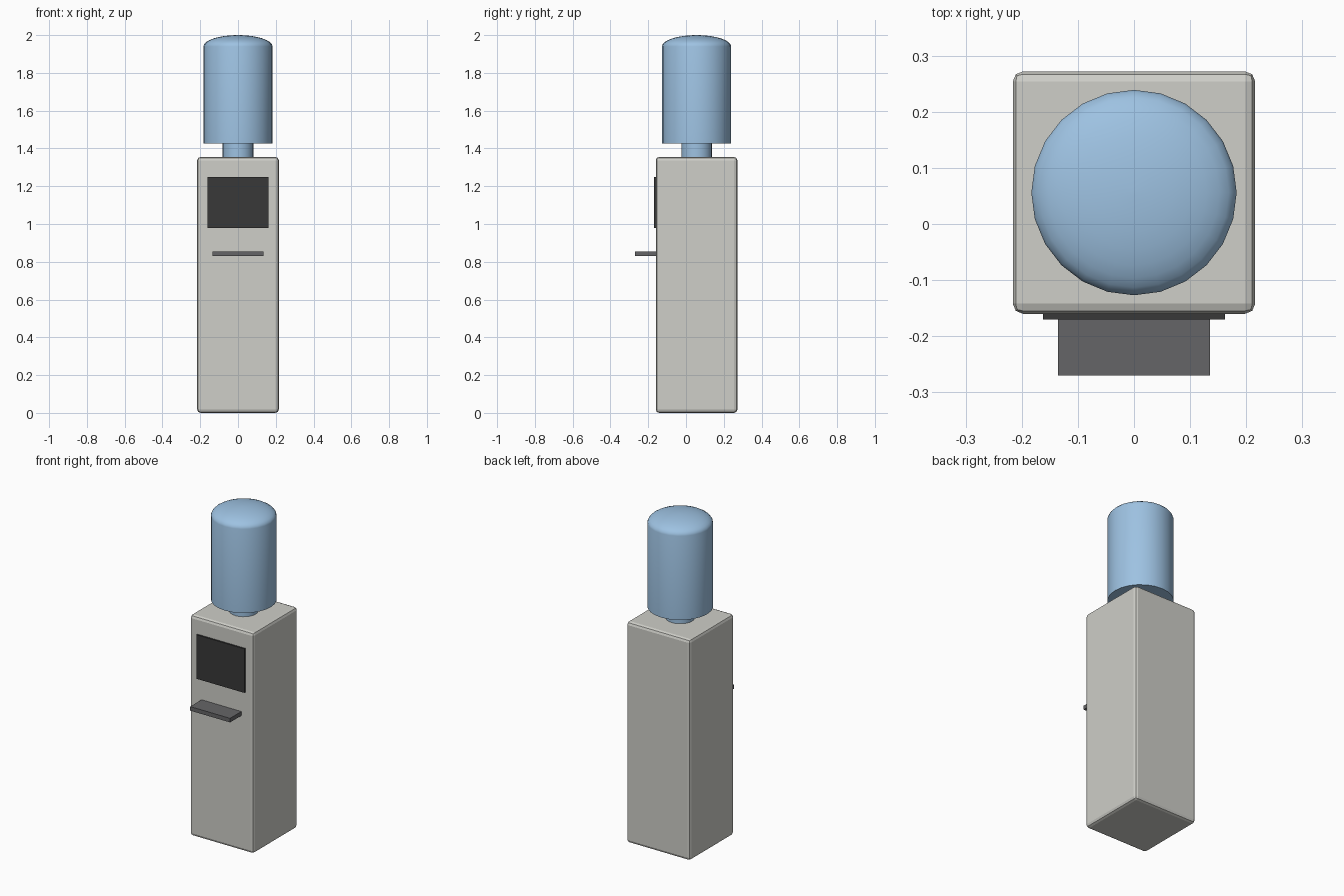
import bpy, bmesh, math

default = bpy.data.objects.get("Cube")
if default:
    bpy.data.objects.remove(default, do_unlink=True)


def material(name, rgb):
    mat = bpy.data.materials.new(name)
    mat.use_nodes = True
    colour = (*rgb, 1.0)
    mat.diffuse_color = colour
    mat.node_tree.nodes["Principled BSDF"].inputs["Base Color"].default_value = colour
    return mat


cabinet_grey = material("warm light grey", (0.62, 0.62, 0.58))
bottle_blue = material("water blue", (0.34, 0.54, 0.76))
panel_black = material("panel black", (0.04, 0.04, 0.04))
tray_grey = material("tray dark grey", (0.13, 0.13, 0.135))


def box(name, low, high, mat, bevel=0):
    """Box between two corners, with optional rounded edges."""
    size = [b - a for a, b in zip(low, high)]
    centre = [(a + b) / 2 for a, b in zip(low, high)]
    bpy.ops.mesh.primitive_cube_add(size=1, location=centre)
    obj = bpy.context.object
    obj.name = name
    obj.scale = size
    bpy.ops.object.transform_apply(location=False, rotation=False, scale=True)
    obj.data.materials.append(mat)
    if bevel:
        mod = obj.modifiers.new("rounded edges", "BEVEL")
        mod.width = bevel
        mod.segments = 2
    return obj


def lathe(name, profile, centre_y, mat, sides=24):
    """Revolve (radius, height) points around a vertical axis."""
    bm = bmesh.new()
    rings = []
    for r, z in profile:
        angles = [2 * math.pi * i / sides for i in range(sides)]
        rings.append([bm.verts.new((r * math.cos(a), r * math.sin(a), z)) for a in angles])
    for lower, upper in zip(rings, rings[1:]):
        for i in range(sides):
            j = (i + 1) % sides
            bm.faces.new((lower[i], lower[j], upper[j], upper[i]))
    bm.faces.new(rings[0][::-1])
    bm.faces.new(rings[-1])
    mesh = bpy.data.meshes.new(name)
    bm.to_mesh(mesh)
    bm.free()
    mesh.materials.append(mat)
    obj = bpy.data.objects.new(name, mesh)
    obj.location.y = centre_y
    bpy.context.collection.objects.link(obj)
    bpy.ops.object.select_all(action="DESELECT")
    obj.select_set(True)
    bpy.context.view_layer.objects.active = obj
    bpy.ops.object.shade_smooth_by_angle(angle=math.radians(40))
    return obj


# Cabinet with its front panel and drip tray
box("cabinet", (-0.216, -0.16, 0), (0.216, 0.272, 1.355), cabinet_grey, bevel=0.018)
box("front_panel", (-0.162, -0.17, 0.98), (0.162, -0.15, 1.25), panel_black)
box("drip_tray", (-0.135, -0.27, 0.83), (0.135, -0.15, 0.855), tray_grey)

# Water bottle with a shallow domed top, standing on its neck
radius, shoulder, dome = 0.183, 1.94, 0.06
steps = 8
arc = [math.pi / 2 * i / steps for i in range(steps)]
dome_profile = [(radius * math.cos(a), shoulder + dome * math.sin(a)) for a in arc]
dome_profile.append((0.005, shoulder + dome))
lathe("water_bottle", [(radius, 1.425)] + dome_profile, 0.056, bottle_blue)
lathe("bottle_neck", [(0.081, 1.34), (0.081, 1.43)], 0.056, bottle_blue)
